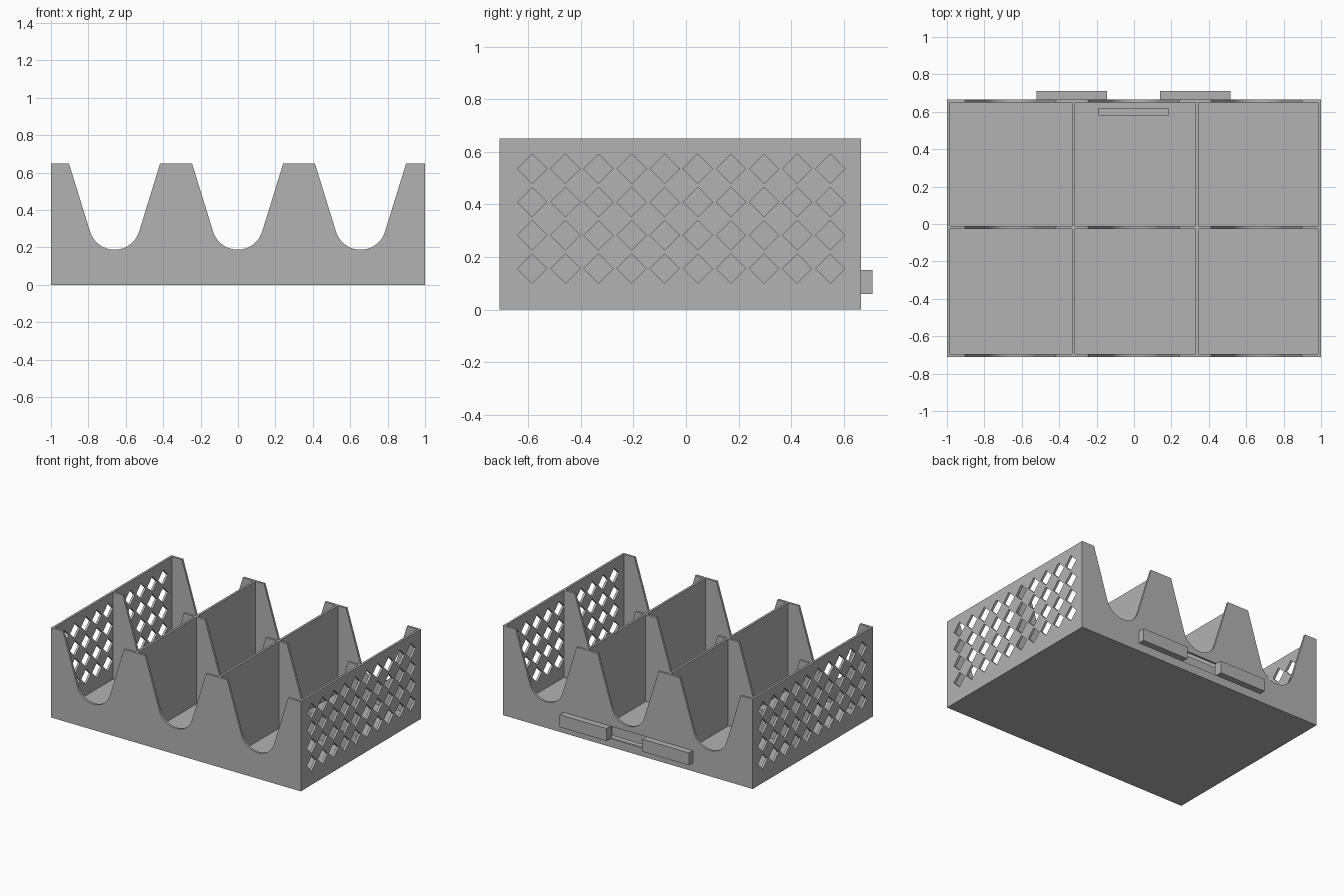
import bpy, bmesh, math
from mathutils import Vector

cube = bpy.data.objects.get("Cube")
if cube:
    bpy.data.objects.remove(cube, do_unlink=True)

# Overall sizes
FRONT, BACK, HEIGHT, T = -0.71, 0.665, 0.65, 0.016
FLOOR = 0.02
MID = -0.026

grey = bpy.data.materials.new("plain_grey")
grey.use_nodes = True
COLOUR = (0.45, 0.45, 0.45, 1)
grey.diffuse_color = COLOUR
grey.node_tree.nodes["Principled BSDF"].inputs["Base Color"].default_value = COLOUR


def finish(name, bm):
    bmesh.ops.recalc_face_normals(bm, faces=bm.faces)
    mesh = bpy.data.meshes.new(name)
    bm.to_mesh(mesh)
    bm.free()
    mesh.materials.append(grey)
    obj = bpy.data.objects.new(name, mesh)
    bpy.context.collection.objects.link(obj)
    return obj


def add_prism(bm, points, offset):
    """Extrude a closed outline along an offset."""
    face = bm.faces.new([bm.verts.new(p) for p in points])
    out = bmesh.ops.extrude_face_region(bm, geom=[face], use_keep_orig=True)
    verts = [v for v in out["geom"] if isinstance(v, bmesh.types.BMVert)]
    bmesh.ops.translate(bm, verts=verts, vec=Vector(offset))


def prism(name, points, offset):
    bm = bmesh.new()
    add_prism(bm, points, offset)
    return finish(name, bm)


def box(name, x0, x1, y0, y1, z0, z1):
    base = [(x0, y0, z0), (x1, y0, z0), (x1, y1, z0), (x0, y1, z0)]
    return prism(name, base, (0, 0, z1 - z0))


def cut(target, cutter):
    """Subtract the cutter and bake the result into the target."""
    mod = target.modifiers.new("cut", "BOOLEAN")
    mod.operation, mod.solver, mod.object = "DIFFERENCE", "EXACT", cutter
    graph = bpy.context.evaluated_depsgraph_get()
    baked = bpy.data.meshes.new_from_object(target.evaluated_get(graph))
    target.modifiers.clear()
    target.data = baked
    bpy.data.objects.remove(cutter, do_unlink=True)


def scoop(cx, radius=0.137, half_top=0.244, cz=0.325):
    """Outline of one opening: slanted sides joined by a round bottom."""
    tilt = math.radians(17.5)
    start, end = math.pi + tilt, 2 * math.pi - tilt
    arc = [start + (end - start) * i / 24 for i in range(25)]
    pts = [(cx + radius * math.cos(a), cz + radius * math.sin(a)) for a in arc]
    return [(cx - half_top, HEIGHT)] + pts + [(cx + half_top, HEIGHT)]


def scooped_wall(name, y, x0, x1, z0):
    outline = [(x0, z0), (x0, HEIGHT)]
    for cx in (-0.66, -0.002, 0.655):
        outline += scoop(cx)
    outline += [(x1, HEIGHT), (x1, z0)]
    return prism(name, [(x, y, z) for x, z in outline], (0, T, 0))


# Floor and scooped cross walls
box("floor", -1 + T, 1 - T, FRONT + T, BACK - T, 0, FLOOR)
scooped_wall("front_wall", FRONT, -1, 1, 0)
scooped_wall("middle_wall", MID, -1 + T, 1 - T, FLOOR)
back_wall = scooped_wall("back_wall", BACK - T, -1, 1, 0)
cut(back_wall, box("slot_cutter", -0.145, 0.14, BACK - 0.1, BACK + 0.1, 0.06, 0.15))

# Side walls pierced by a grid of diamonds
for name, x in (("right_side_wall", -1), ("left_side_wall", 1 - T)):
    wall = box(name, x, x + T, FRONT + T, BACK - T, 0, HEIGHT)
    bm = bmesh.new()
    r = 0.056
    for col in range(10):
        for row in range(4):
            y, z = -0.585 + 0.126 * col, 0.156 + 0.1265 * row
            add_prism(bm, [(x - 0.05, y + dy, z + dz) for dy, dz in
                           ((-r, 0), (0, -r), (r, 0), (0, r))], (0.12, 0, 0))
    cut(wall, finish("diamond_cutter", bm))

# Solid lengthwise dividers, in halves either side of the middle wall
for side, x in (("right", -0.331), ("left", 0.33)):
    box(side + "_divider_front", x, x + T, FRONT + T, MID, FLOOR, HEIGHT)
    box(side + "_divider_back", x, x + T, MID + T, BACK - T, FLOOR, HEIGHT)

# Staggered clip bars at the back
box("right_clip_bar", -0.52, -0.145, BACK, 0.71, 0.06, 0.15)
box("left_clip_bar", 0.14, 0.515, BACK, 0.71, 0.06, 0.15)
box("inner_clip_bar", -0.19, 0.185, 0.58, 0.62, 0.06, 0.15)
